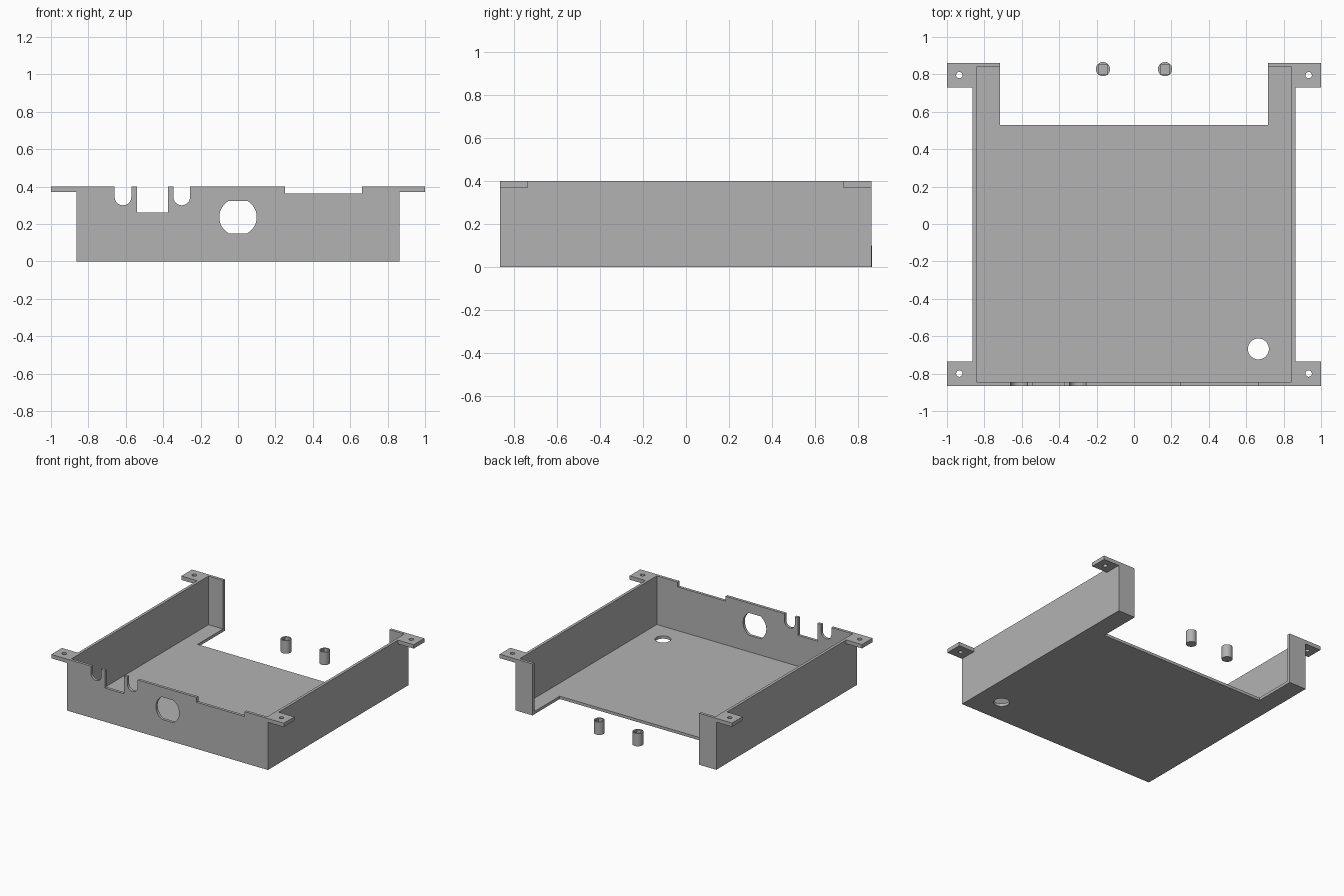
import bpy, math

cube = bpy.data.objects.get("Cube")
if cube:
    bpy.data.objects.remove(cube, do_unlink=True)

# Single grey material
grey = bpy.data.materials.new("plain grey")
grey.use_nodes = True
colour = (0.45, 0.45, 0.45, 1)
grey.diffuse_color = colour
grey.node_tree.nodes["Principled BSDF"].inputs["Base Color"].default_value = colour

OUT = 0.864          # half width of the tray
BACK, FRONT = 0.862, -0.866
WALL = 0.022
TOP = 0.4


def box(name, x0, x1, y0, y1, z0, z1):
    bpy.ops.mesh.primitive_cube_add(size=1, location=((x0 + x1) / 2, (y0 + y1) / 2, (z0 + z1) / 2))
    ob = bpy.context.object
    ob.name = name
    ob.scale = (x1 - x0, y1 - y0, z1 - z0)
    bpy.ops.object.transform_apply(location=True, rotation=False, scale=True)
    return ob


def cylinder(name, radius, depth, location, along_y=False, sides=48):
    turn = (math.pi / 2, 0, 0) if along_y else (0, 0, 0)
    bpy.ops.mesh.primitive_cylinder_add(vertices=sides, radius=radius, depth=depth,
                                        location=location, rotation=turn)
    ob = bpy.context.object
    ob.name = name
    bpy.ops.object.transform_apply(location=True, rotation=True, scale=True)
    return ob


def combine(target, tool, operation="DIFFERENCE"):
    tool.hide_render = True
    mod = target.modifiers.new("combine", "BOOLEAN")
    mod.operation = operation
    mod.solver = "EXACT"
    mod.object = tool
    bpy.context.view_layer.objects.active = target
    bpy.ops.object.modifier_apply(modifier=mod.name)
    bpy.data.objects.remove(tool, do_unlink=True)


def finish(ob):
    ob.data.materials.clear()
    ob.data.materials.append(grey)
    bpy.ops.object.select_all(action="DESELECT")
    ob.select_set(True)
    bpy.context.view_layer.objects.active = ob
    bpy.ops.object.shade_smooth_by_angle(angle=math.radians(30))


# Tray body with four corner mounting tabs
tray = box("tray", -OUT, OUT, FRONT, BACK, 0, TOP)
TAB = 0.131
for side in (-1, 1):
    xs = sorted((side * (OUT - 0.01), side))
    for y0 in (FRONT, BACK - TAB):
        combine(tray, box("tab", *xs, y0, y0 + TAB, 0.37, TOP), "UNION")

# Hollow interior and open back
combine(tray, box("cavity", WALL - OUT, OUT - WALL, FRONT + WALL, BACK - WALL, WALL, 1))
combine(tray, box("back_opening", -0.717, 0.717, 0.528, 1, -0.1, 1))

# Screw holes in the tabs
for x in (-0.934, 0.934):
    for y in (-0.8, 0.796):
        combine(tray, cylinder("screw_hole", 0.017, 0.2, (x, y, TOP), sides=24))

# Round hole in the floor
combine(tray, cylinder("floor_hole", 0.056, 0.2, (0.665, -0.668, 0)))

# Notches in the front wall rim
cut_y = (FRONT - 0.05, FRONT + 0.05)
for x0, x1, z in ((-0.539, -0.373, 0.262), (0.25, 0.664, 0.362)):
    combine(tray, box("rim_notch", x0, x1, *cut_y, z, 0.5))

# Round-bottomed cable slots
R = 0.0445
for x in (-0.615, -0.301):
    slot = box("slot", x - R, x + R, *cut_y, 0.3 + R, 0.5)
    combine(slot, cylinder("slot_end", R, 0.1, (x, FRONT, 0.3 + R), True), "UNION")
    combine(tray, slot)

# Front socket hole: a circle with flat top and bottom
socket = cylinder("socket", 0.1, 0.1, (0, FRONT, 0.237), True, 64)
combine(socket, box("flats", -0.2, 0.2, FRONT - 0.2, FRONT + 0.2, 0.15, 0.324), "INTERSECT")
combine(tray, socket)
finish(tray)

# Two loose posts with square sockets
for name, x in (("right_post", -0.166), ("left_post", 0.166)):
    y, h = 0.828, 0.025
    post = cylinder(name, 0.038, 0.1, (x, y, 0.05))
    combine(post, box("square_socket", x - h, x + h, y - h, y + h, 0.02, 0.2))
    finish(post)
